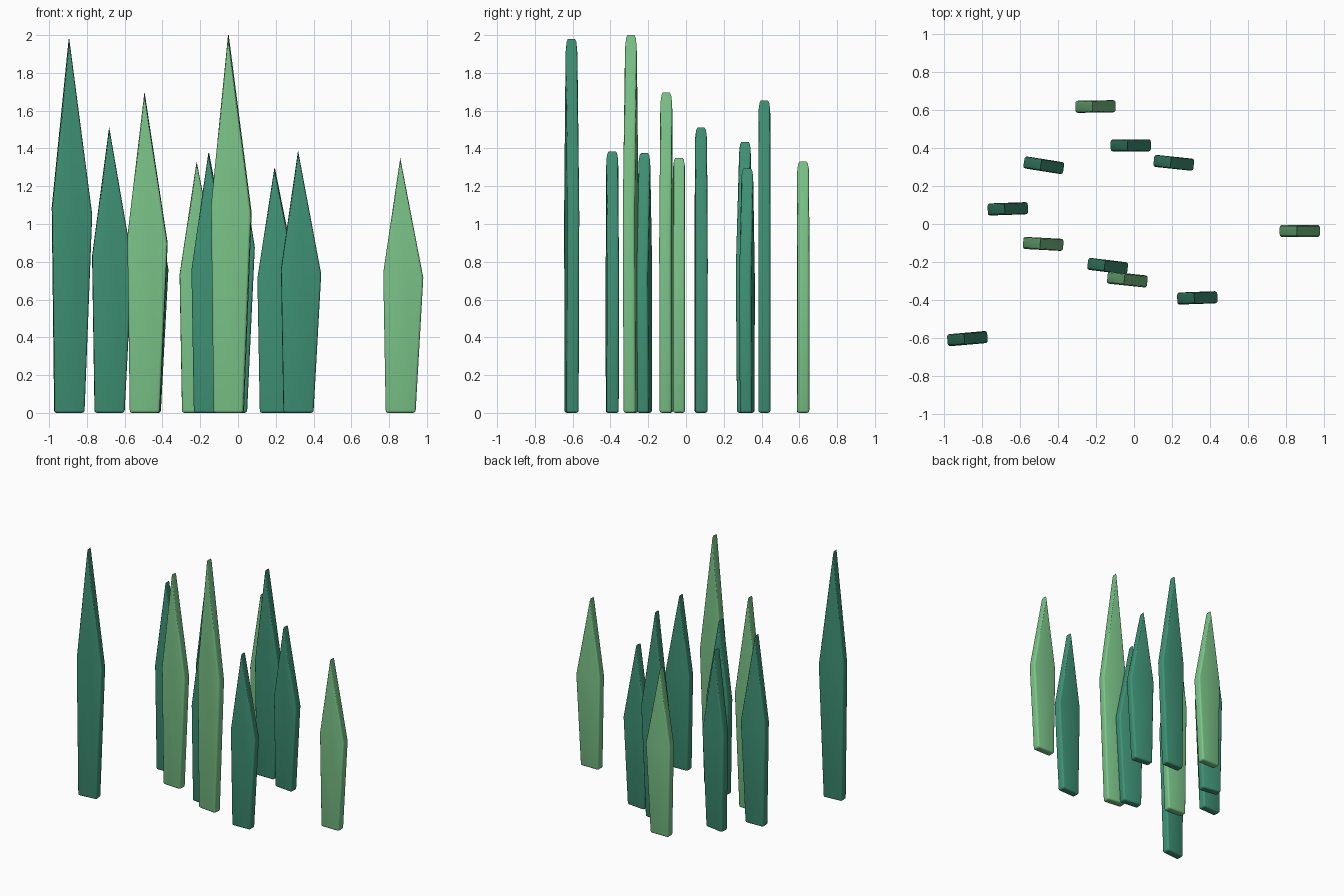
import bpy
import bmesh
from math import radians

cube = bpy.data.objects.get("Cube")
if cube:
    bpy.data.objects.remove(cube)


def material(name, rgb):
    mat = bpy.data.materials.new(name)
    mat.use_nodes = True
    mat.diffuse_color = (*rgb, 1)
    mat.node_tree.nodes["Principled BSDF"].inputs["Base Color"].default_value = (*rgb, 1)
    return mat


DARK = material("dark green", (0.05, 0.29, 0.18))
LIGHT = material("light green", (0.20, 0.56, 0.25))
THICK = 0.064
RIM = 0.013


def blade(name, x, y, height, turn, mat):
    """Flat pointed leaf standing on its base, with rounded rims."""
    outline = [(-0.092, 0), (0.066, 0), (0.107, 0.53 * height),
               (-0.015, height), (-0.105, 0.55 * height)]
    bm = bmesh.new()
    front = bm.faces.new([bm.verts.new((px, -THICK / 2, pz)) for px, pz in outline])
    swept = bmesh.ops.extrude_face_region(bm, geom=[front], use_keep_orig=True)
    new_verts = [g for g in swept["geom"] if isinstance(g, bmesh.types.BMVert)]
    bmesh.ops.translate(bm, verts=new_verts, vec=(0, THICK, 0))
    bmesh.ops.recalc_face_normals(bm, faces=bm.faces)

    # Round both rims and the base corners, keeping the point crisp
    def rounded(edge):
        a, b = (v.co for v in edge.verts)
        return abs(a.y - b.y) < 0.001 or max(a.z, b.z) < 0.001

    bmesh.ops.bevel(bm, geom=[e for e in bm.edges if rounded(e)], offset=RIM,
                    segments=3, profile=0.5, affect='EDGES', clamp_overlap=True)

    mesh = bpy.data.meshes.new(name)
    bm.to_mesh(mesh)
    bm.free()
    mesh.materials.append(mat)
    obj = bpy.data.objects.new(name, mesh)
    obj.location = (x, y, 0)
    obj.rotation_euler.z = radians(turn)
    bpy.context.collection.objects.link(obj)
    bpy.ops.object.select_all(action='DESELECT')
    obj.select_set(True)
    bpy.context.view_layer.objects.active = obj
    bpy.ops.object.shade_smooth_by_angle(angle=radians(40))


# Scattered clump: x, y, height, turn, colour
clump = [
    (-0.88, -0.605, 1.98, 5, DARK),
    (-0.667, 0.08, 1.51, 2, DARK),
    (-0.48, -0.105, 1.695, -3, LIGHT),
    (-0.477, 0.31, 1.435, -9, DARK),
    (-0.204, 0.62, 1.33, 1, LIGHT),
    (-0.14, -0.222, 1.375, -7, DARK),
    (-0.036, -0.293, 2.0, -6, LIGHT),
    (-0.018, 0.415, 1.655, 0, DARK),
    (0.209, 0.323, 1.295, -6, DARK),
    (0.333, -0.39, 1.385, 2, DARK),
    (0.874, -0.037, 1.35, 0, LIGHT),
]
for i, (x, y, height, turn, mat) in enumerate(clump, 1):
    blade(f"grass_blade_{i}", x, y, height, turn, mat)
